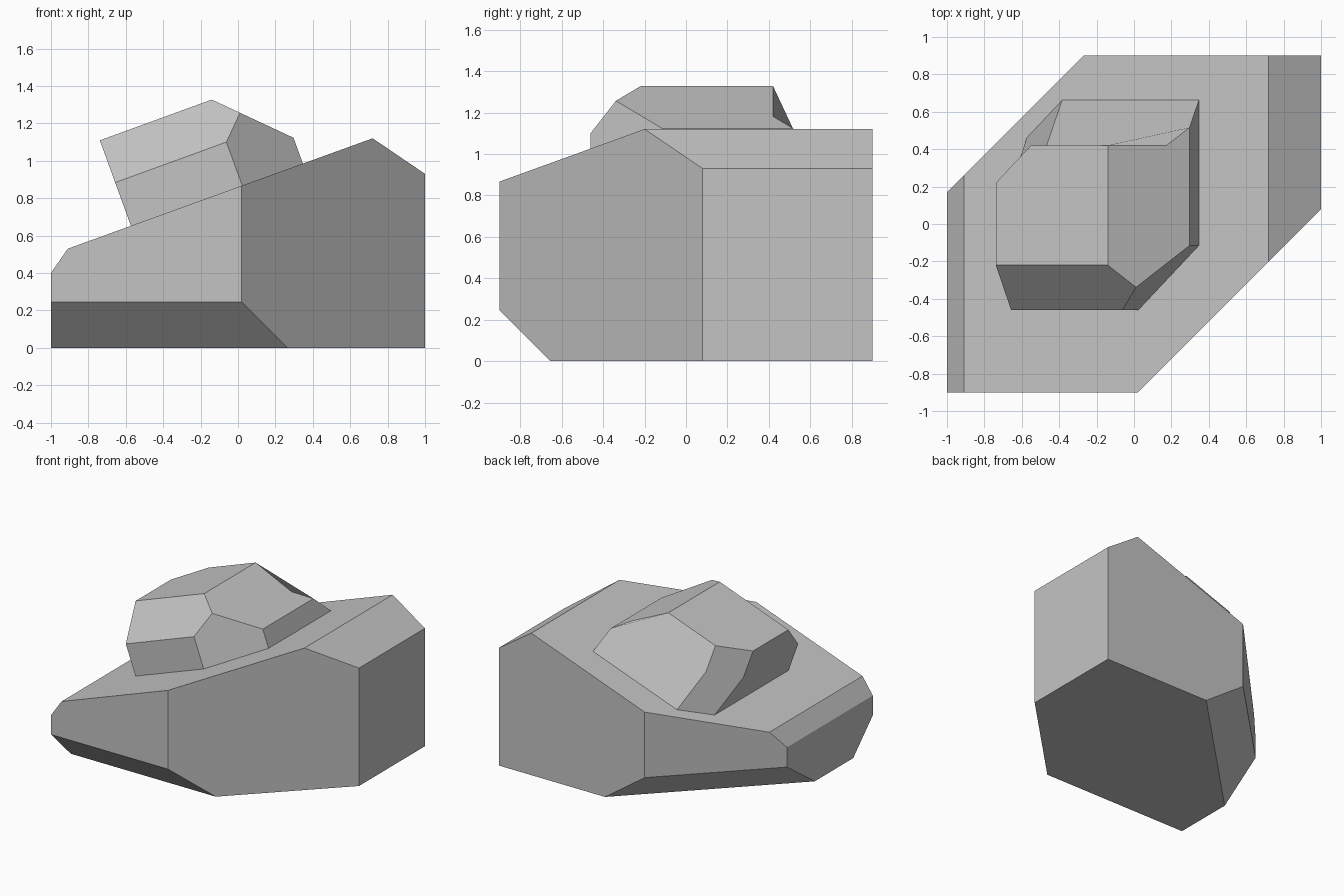
import bpy
import bmesh
from math import radians
from mathutils import Vector

if "Cube" in bpy.data.objects:
    bpy.data.objects.remove(bpy.data.objects["Cube"])

# One stone grey for both rocks
stone = bpy.data.materials.new("stone_grey")
stone.use_nodes = True
GREY = (0.55, 0.55, 0.55, 1)
stone.diffuse_color = GREY
stone.node_tree.nodes["Principled BSDF"].inputs["Base Color"].default_value = GREY


def slice_mesh(bm, point, normal, remove=True):
    """Cut with a plane; optionally drop the side the normal points to and cap it."""
    geom = bm.verts[:] + bm.edges[:] + bm.faces[:]
    cut = bmesh.ops.bisect_plane(bm, geom=geom, dist=1e-5, plane_co=point,
                                 plane_no=normal, clear_outer=remove)
    if remove:
        edges = [e for e in cut["geom_cut"] if isinstance(e, bmesh.types.BMEdge)]
        bmesh.ops.edgenet_fill(bm, edges=edges)


def chiselled_block(low, high, cuts):
    low, high = Vector(low), Vector(high)
    bm = bmesh.new()
    bmesh.ops.create_cube(bm, size=1)
    for v in bm.verts:
        v.co = (low + high) / 2 + v.co * (high - low)
    for point, normal in cuts:
        slice_mesh(bm, point, normal)
    return bm


def finish(bm, name):
    bmesh.ops.dissolve_limit(bm, angle_limit=radians(1), verts=bm.verts[:], edges=bm.edges[:])
    bmesh.ops.recalc_face_normals(bm, faces=bm.faces[:])
    mesh = bpy.data.meshes.new(name)
    bm.to_mesh(mesh)
    bm.free()
    mesh.materials.append(stone)
    obj = bpy.data.objects.new(name, mesh)
    bpy.context.collection.objects.link(obj)
    return obj


# Large rock: sloping top, two upright corner cuts, two undercut bottom edges
finish(chiselled_block((-1, -0.9, 0), (1, 0.9, 1.4), [
    ((0.72, 0, 1.12), (-0.59, 0, 1.63)),
    ((0.72, 0, 1.12), (0.19, 0, 0.28)),
    ((-0.91, 0, 0.53), (-0.13, 0, 0.09)),
    ((0.02, -0.9, 0), (1, -1, 0)),
    ((-0.27, 0.9, 0), (-1, 1, 0)),
    ((0, -0.9, 0.245), (0, -1, -1)),
    ((-0.27, 0.9, 0.245), (-1, 1, -2 ** 0.5)),
]), "large_rock")

# Small rock: modelled upright, then tilted to sit on the slope
SEAM = 1.05
small = chiselled_block((-0.315, -0.46, 0.79), (0.663, 0.42, 1.295), [
    ((0.322, 0, 1.295), (1, 0, 1)),
    ((0, -0.22, 1.295), (0, -1, 1)),
    ((0.318, -0.46, 0), (1, -1, 0)),
    ((-0.115, 0.42, 0), (-1, 1, 0)),
])
slice_mesh(small, (0, 0, SEAM), (0, 0, 1), remove=False)

# Flared foot along the back
for v in small.verts:
    if v.co.y > 0.1 and v.co.z < SEAM:
        v.co.y += SEAM - v.co.z
finish(small, "small_rock").rotation_euler.y = radians(-20)
